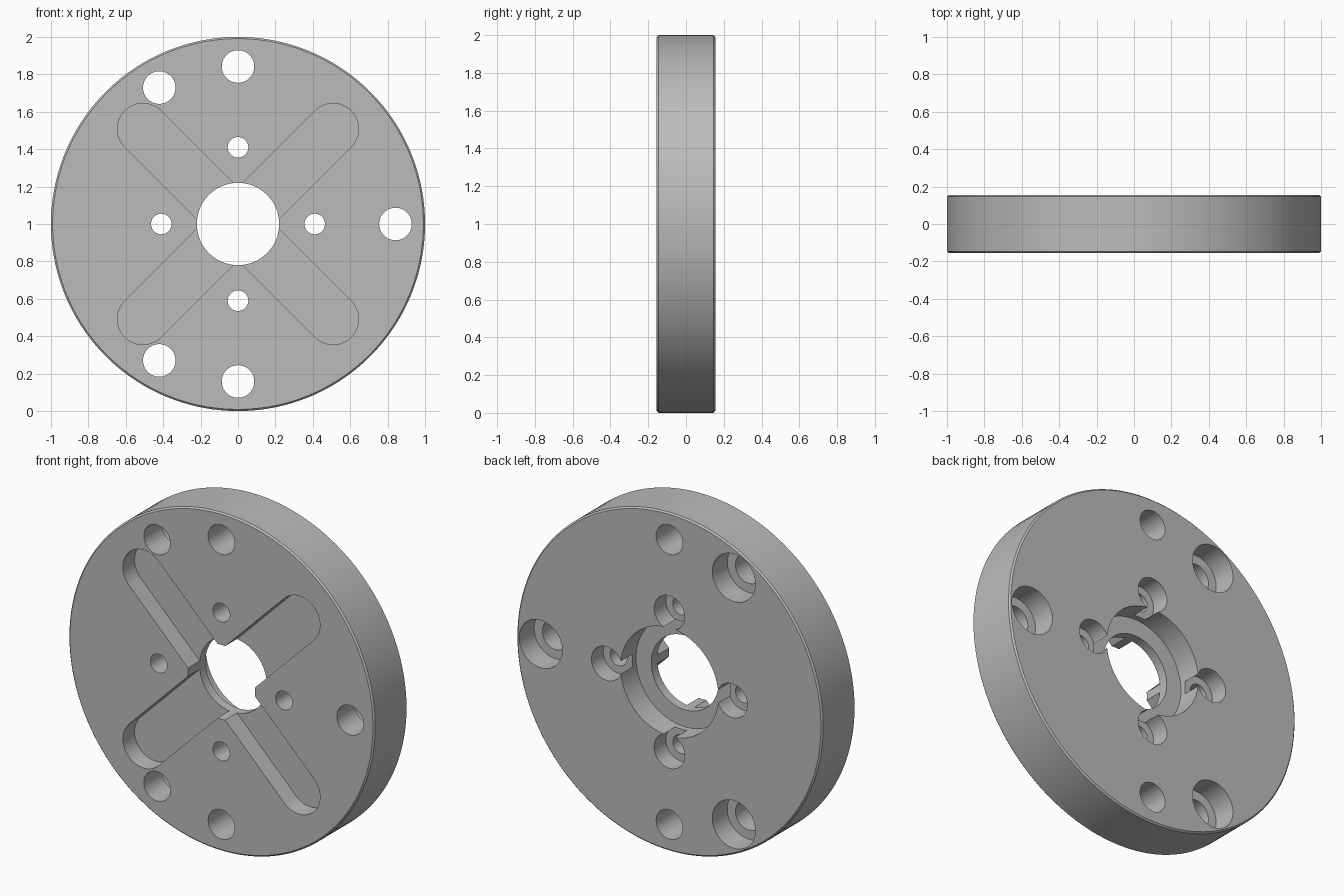
import bpy, bmesh, math

if "Cube" in bpy.data.objects:
    bpy.data.objects.remove(bpy.data.objects["Cube"])

T = 0.155          # half thickness
ZC = 1.0           # disc centre height


def prism(name, pts, y0, y1):
    """Extrude an (x, z) outline from y0 to y1."""
    bm = bmesh.new()
    face = bm.faces.new([bm.verts.new((x, y0, z + ZC)) for x, z in pts])
    ext = bmesh.ops.extrude_face_region(bm, geom=[face])
    verts = [v for v in ext["geom"] if isinstance(v, bmesh.types.BMVert)]
    bmesh.ops.translate(bm, verts=verts, vec=(0, y1 - y0, 0))
    bmesh.ops.recalc_face_normals(bm, faces=bm.faces)
    me = bpy.data.meshes.new(name)
    bm.to_mesh(me)
    bm.free()
    ob = bpy.data.objects.new(name, me)
    bpy.context.collection.objects.link(ob)
    return ob


def circle(cx, cz, r, n=48):
    return [(cx + r * math.cos(2 * math.pi * (i + .5) / n),
             cz + r * math.sin(2 * math.pi * (i + .5) / n)) for i in range(n)]


def slot(angle, half, r, n=24):
    """Round-ended slot outline through the centre."""
    pts = []
    for end in (0, math.pi):
        cx, cz = half * math.cos(angle + end), half * math.sin(angle + end)
        for i in range(n + 1):
            a = angle + end - math.pi / 2 + math.pi * i / n
            pts.append((cx + r * math.cos(a), cz + r * math.sin(a)))
    return pts


# Disc body with a fine chamfer on both rims
disc = prism("mounting_disc", circle(0, 0, 1.0, 160), -T, T)
bev = disc.modifiers.new("rim_chamfer", 'BEVEL')
bev.width = 0.009
bev.segments = 1
bev.limit_method = 'ANGLE'
bev.angle_limit = math.radians(40)

cutters = []


def hole(cx, cz, r, bore=None, depth=0, n=48):
    """Through hole with an optional counterbore in the back."""
    cutters.append(prism("hole_cutter", circle(cx, cz, r, n), -T - .1, T + .1))
    if bore:
        cutters.append(prism("bore_cutter", circle(cx, cz, bore, n), T - depth, T + .1))


# Centre bore with its recess
hole(0, 0, 0.22, 0.32, 0.145, 96)
# Four small counterbored screw holes
for k in range(4):
    a = k * math.pi / 2
    hole(0.41 * math.cos(a), 0.41 * math.sin(a), 0.055, 0.1, 0.11)
# Three large counterbored bolt holes
for k in range(3):
    a = k * 2 * math.pi / 3
    hole(0.842 * math.cos(a), 0.842 * math.sin(a), 0.087, 0.141, 0.14)
# Two plain locating holes
for s in (-1, 1):
    hole(0, 0.842 * s, 0.087)
# Crossed slots in the front
for a in (math.pi / 4, -math.pi / 4):
    cutters.append(prism("slot_cutter", slot(a, 0.508 * math.sqrt(2), 0.137), -T - .1, -T + 0.11))

for c in cutters:
    c.hide_render = True
    m = disc.modifiers.new("cut", 'BOOLEAN')
    m.operation = 'DIFFERENCE'
    m.solver = 'EXACT'
    m.object = c

# Bake the cuts and clear away the cutters
dg = bpy.context.evaluated_depsgraph_get()
baked = bpy.data.meshes.new_from_object(disc.evaluated_get(dg))
disc.modifiers.clear()
disc.data = baked
for c in cutters:
    bpy.data.objects.remove(c)

# Plain grey metal
grey = bpy.data.materials.new("grey_metal")
grey.diffuse_color = (0.5, 0.5, 0.5, 1)
grey.use_nodes = True
grey.node_tree.nodes["Principled BSDF"].inputs["Base Color"].default_value = grey.diffuse_color
disc.data.materials.clear()
disc.data.materials.append(grey)

bpy.context.view_layer.objects.active = disc
disc.select_set(True)
bpy.ops.object.shade_smooth_by_angle(angle=math.radians(30))
